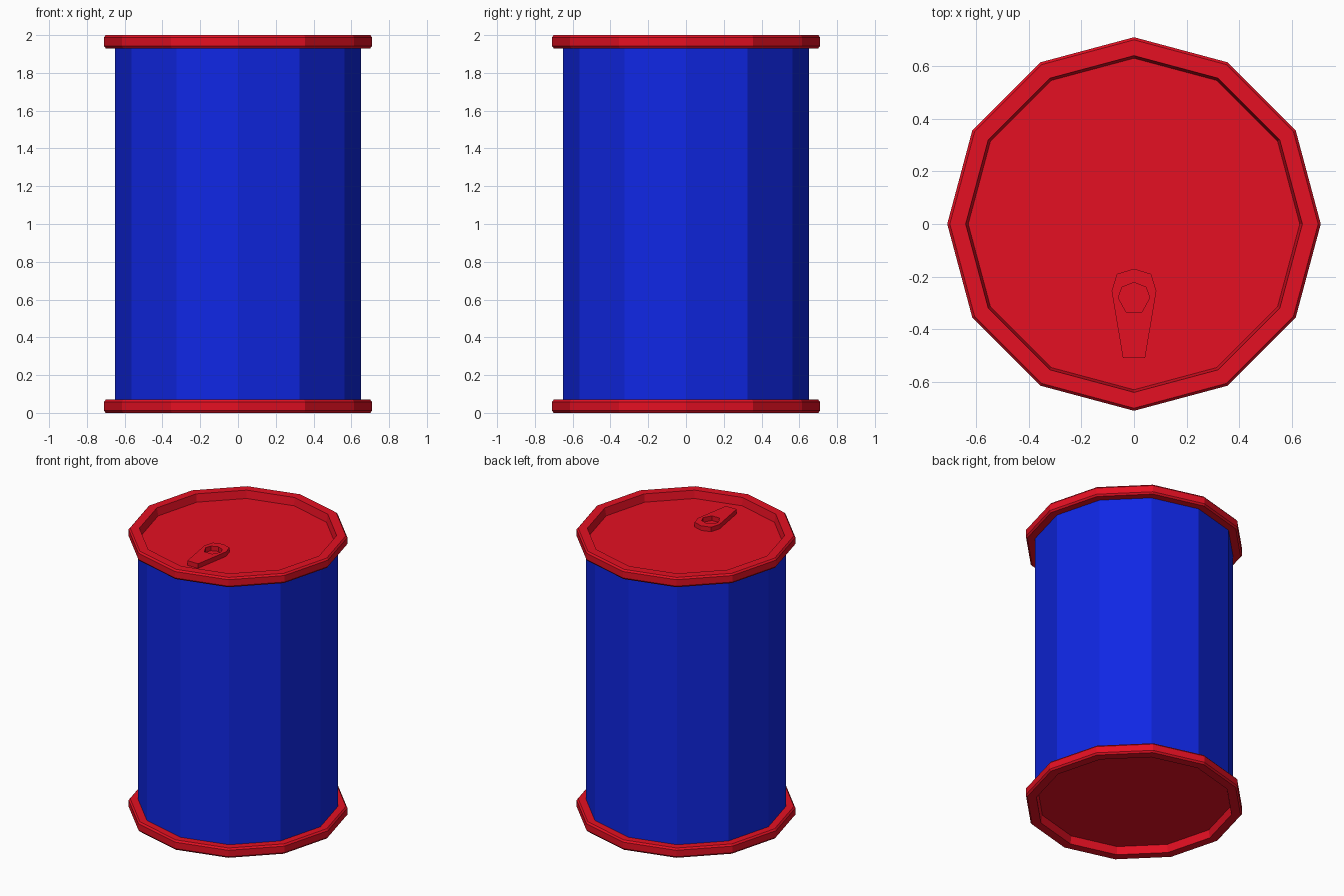
import bpy
import bmesh
import math

cube = bpy.data.objects.get("Cube")
if cube:
    bpy.data.objects.remove(cube, do_unlink=True)

SIDES = 12


def make_material(name, color):
    mat = bpy.data.materials.new(name)
    mat.use_nodes = True
    mat.diffuse_color = color
    mat.node_tree.nodes["Principled BSDF"].inputs["Base Color"].default_value = color
    return mat


def finish(bm, name, mat):
    bmesh.ops.recalc_face_normals(bm, faces=bm.faces[:])
    mesh = bpy.data.meshes.new(name)
    bm.to_mesh(mesh)
    bm.free()
    mesh.materials.append(mat)
    obj = bpy.data.objects.new(name, mesh)
    bpy.context.collection.objects.link(obj)
    return obj


def lathe(name, profile, mat):
    """Revolve (radius, z) points into a closed faceted solid with flat caps."""
    bm = bmesh.new()
    rings = []
    for r, z in profile:
        angles = [math.tau * i / SIDES for i in range(SIDES)]
        rings.append([bm.verts.new((r * math.cos(a), r * math.sin(a), z)) for a in angles])
    for low, high in zip(rings, rings[1:]):
        for i in range(SIDES):
            j = (i + 1) % SIDES
            bm.faces.new((low[i], low[j], high[j], high[i]))
    bm.faces.new(rings[0])
    bm.faces.new(rings[-1])
    return finish(bm, name, mat)


def mirrored_loop(half):
    """Half outline from the centre point, mirrored across x = 0."""
    return half + [(-x, y) for x, y in reversed(half[1:])]


red = make_material("red", (0.78, 0.005, 0.016, 1))
blue = make_material("blue", (0.005, 0.02, 0.78, 1))

# Can wall
lathe("body", [(0.65, 0.06), (0.65, 1.94)], blue)

# End caps: recessed panel, sloped inner wall and chamfered rim
cap = [(0.63, 0.055), (0.64, 0.0), (0.70, 0.0), (0.71, 0.012),
       (0.71, 0.058), (0.70, 0.07), (0.64, 0.07)]
lathe("bottom_cap", cap, red)
lathe("top_cap", [(r, 2 - z) for r, z in cap], red)

# Pull tab with a finger hole
outer = mirrored_loop([(0, -0.17), (0.065, -0.19), (0.085, -0.255), (0.042, -0.51)])
hole = mirrored_loop([(0, -0.222), (0.045, -0.24), (0.06, -0.28), (0.03, -0.335)])
bm = bmesh.new()
loops = [[bm.verts.new((x, y, z)) for x, y in loop]
         for loop, z in ((outer, 1.943), (outer, 1.978), (hole, 1.978), (hole, 1.943))]
for a, b in zip(loops, loops[1:] + loops[:1]):
    for i in range(len(a)):
        j = (i + 1) % len(a)
        bm.faces.new((a[i], a[j], b[j], b[i]))
finish(bm, "pull_tab", red)
